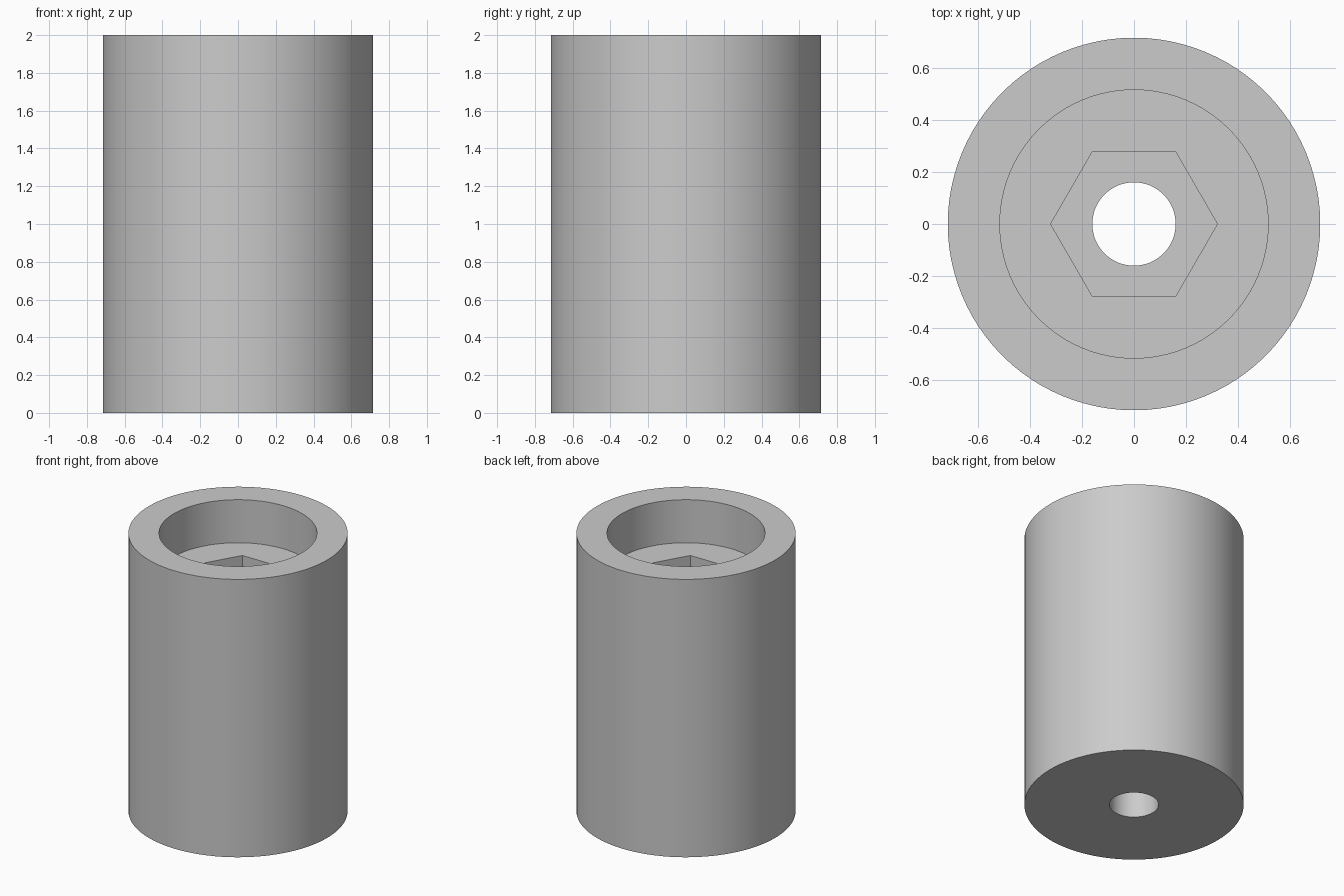
import bpy
import math

default_cube = bpy.data.objects.get("Cube")
if default_cube:
    bpy.data.objects.remove(default_cube, do_unlink=True)

HEIGHT = 2.0
BORE_FLOOR = 1.69     # bottom of the round recess
POCKET_FLOOR = 1.44   # bottom of the hexagonal pocket
MARGIN = 0.1          # cutter overshoot past open ends

grey = bpy.data.materials.new("light grey")
grey.use_nodes = True
colour = (0.6, 0.6, 0.6, 1.0)
grey.diffuse_color = colour
grey.node_tree.nodes["Principled BSDF"].inputs["Base Color"].default_value = colour


def prism(name, radius, bottom, top, sides=96):
    """Upright prism with a corner on the x axis."""
    bpy.ops.mesh.primitive_cylinder_add(
        vertices=sides, radius=radius, depth=top - bottom,
        location=(0, 0, (bottom + top) / 2), rotation=(0, 0, math.pi / 2))
    obj = bpy.context.object
    obj.name = name
    obj.data.materials.append(grey)
    return obj


def cut(target, cutter):
    """Subtract the cutter from the target and discard it."""
    cutter.hide_render = True
    mod = target.modifiers.new(cutter.name, "BOOLEAN")
    mod.operation = "DIFFERENCE"
    mod.solver = "EXACT"
    mod.object = cutter
    bpy.context.view_layer.objects.active = target
    bpy.ops.object.modifier_apply(modifier=mod.name)
    bpy.data.objects.remove(cutter, do_unlink=True)


# Outer cylindrical body
body = prism("spacer_body", 0.715, 0, HEIGHT)

# Round recess, hexagonal nut pocket and through hole
cut(body, prism("recess_cutter", 0.515, BORE_FLOOR, HEIGHT + MARGIN))
cut(body, prism("hex_pocket_cutter", 0.32, POCKET_FLOOR, BORE_FLOOR + MARGIN, sides=6))
cut(body, prism("through_hole_cutter", 0.16, -MARGIN, POCKET_FLOOR + MARGIN, sides=64))

# Smooth round walls with crisp rims
bpy.ops.object.select_all(action="DESELECT")
body.select_set(True)
bpy.context.view_layer.objects.active = body
bpy.ops.object.shade_smooth_by_angle(angle=math.radians(30))
